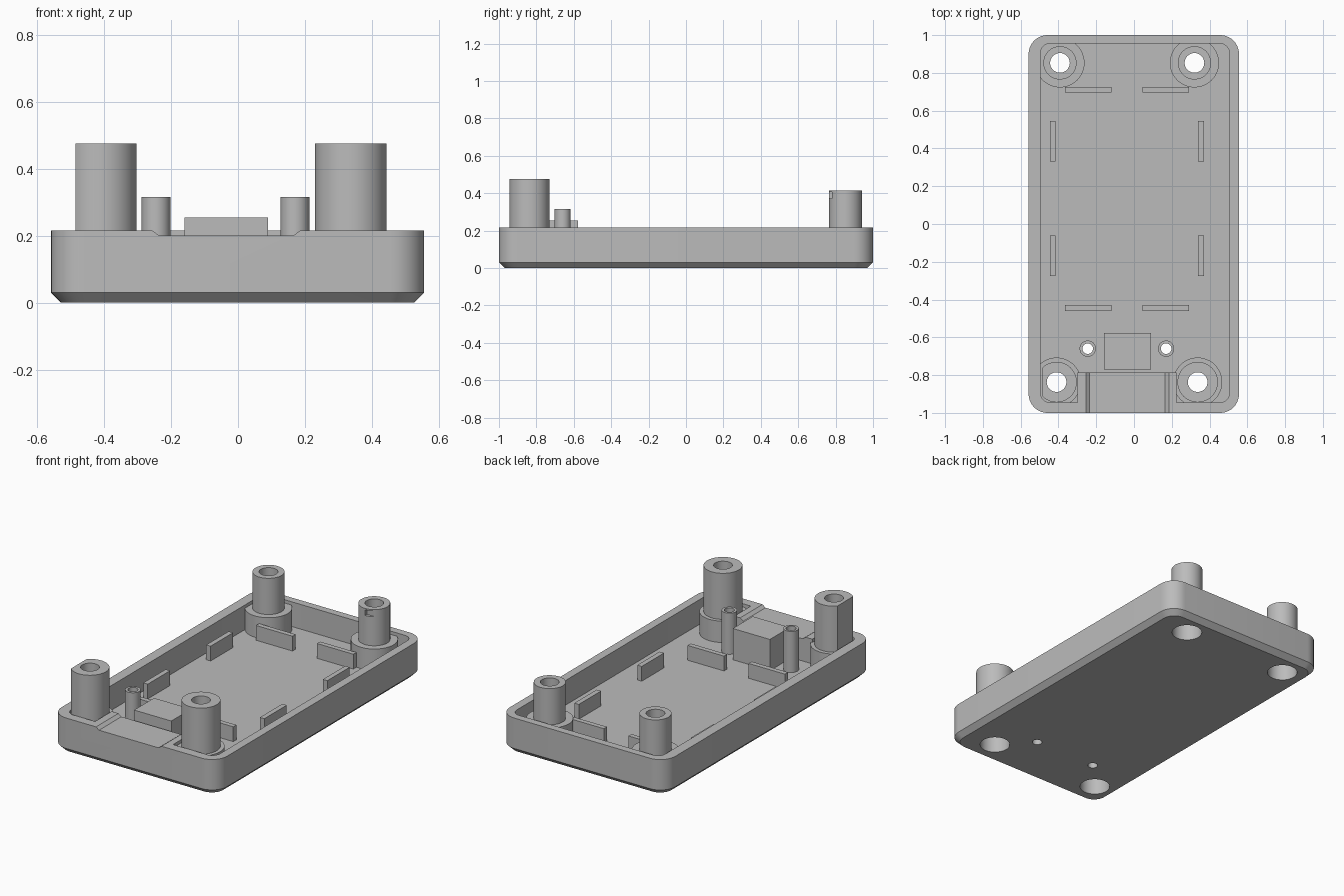
import bpy
import bmesh
from math import sin, cos, pi, radians

if "Cube" in bpy.data.objects:
    bpy.data.objects.remove(bpy.data.objects["Cube"], do_unlink=True)

grey = bpy.data.materials.new("plain grey")
grey.use_nodes = True
COLOUR = (0.5, 0.5, 0.5, 1)
grey.diffuse_color = COLOUR
grey.node_tree.nodes["Principled BSDF"].inputs["Base Color"].default_value = COLOUR

FLOOR, RIM, SUNK = 0.065, 0.215, 0.04
BORE, HOLE = 0.085, 0.052
parts = []


def finish(name, bm):
    bmesh.ops.recalc_face_normals(bm, faces=bm.faces)
    mesh = bpy.data.meshes.new(name)
    bm.to_mesh(mesh)
    bm.free()
    mesh.materials.append(grey)
    ob = bpy.data.objects.new(name, mesh)
    bpy.context.collection.objects.link(ob)
    parts.append(ob)
    return ob


def loft(name, rings, closed=False):
    """Bridge rings of equal length; cap the ends, or join last to first."""
    bm = bmesh.new()
    loops = [[bm.verts.new(p) for p in ring] for ring in rings]
    pairs = list(zip(loops, loops[1:]))
    if closed:
        pairs.append((loops[-1], loops[0]))
    else:
        bm.faces.new(loops[0])
        bm.faces.new(loops[-1])
    for a, b in pairs:
        for i in range(len(a)):
            j = (i + 1) % len(a)
            bm.faces.new((a[i], a[j], b[j], b[i]))
    return finish(name, bm)


def rounded(x0, x1, y0, y1, r, z, steps=10):
    corners = ((x1 - r, y1 - r), (x0 + r, y1 - r), (x0 + r, y0 + r), (x1 - r, y0 + r))
    return [(cx + r * cos(a), cy + r * sin(a), z)
            for k, (cx, cy) in enumerate(corners)
            for a in [(k + i / steps) * pi / 2 for i in range(steps + 1)]]


def circle(x, y, r, z, n=48):
    return [(x + r * cos(2 * pi * i / n), y + r * sin(2 * pi * i / n), z) for i in range(n)]


def box(name, x0, x1, y0, y1, z0, z1):
    rings = [[(x0, y0, z), (x1, y0, z), (x1, y1, z), (x0, y1, z)] for z in (z0, z1)]
    return loft(name, rings)


def prism(name, outline, y0, y1):
    return loft(name, [[(x, y, z) for x, z in outline] for y in (y0, y1)])


def cut(ob, cutters):
    """Subtract the cutters from a part and discard them."""
    for c in cutters:
        c.hide_render = True
        mod = ob.modifiers.new("cut", 'BOOLEAN')
        mod.operation, mod.solver, mod.object = 'DIFFERENCE', 'EXACT', c
    bpy.context.view_layer.update()
    graph = bpy.context.evaluated_depsgraph_get()
    mesh = bpy.data.meshes.new_from_object(ob.evaluated_get(graph))
    ob.modifiers.clear()
    ob.data = mesh
    for c in cutters:
        parts.remove(c)
        bpy.data.objects.remove(c, do_unlink=True)


# Screw posts: name, x, y, radius, top
posts = (("front_right_post", -0.41, -0.837, 0.107, 0.475),
         ("front_left_post", 0.337, -0.837, 0.107, 0.475),
         ("back_right_post", -0.392, 0.853, 0.088, 0.415),
         ("back_left_post", 0.32, 0.853, 0.088, 0.415))
pins = (("right_pin", -0.245, -0.66), ("left_pin", 0.17, -0.66))

# Tray with chamfered underside
tray = loft("tray", [
    rounded(-0.528, 0.526, -0.97, 0.97, 0.075, 0),
    rounded(-0.558, 0.556, -1, 1, 0.1, 0.03),
    rounded(-0.558, 0.556, -1, 1, 0.1, RIM),
    rounded(-0.495, 0.505, -0.945, 0.955, 0.05, RIM),
    rounded(-0.495, 0.505, -0.945, 0.955, 0.05, FLOOR)])

# Holes through the floor and the shallow slot in the front wall
slot = [(-0.255, RIM), (-0.235, 0.2), (0.165, 0.2), (0.185, RIM)]
cutters = [loft("bore", [circle(x, y, BORE, z) for z in (-0.1, 0.1)])
           for _, x, y, _, _ in posts]
cutters += [loft("pin_bore", [circle(x, y, 0.028, z) for z in (-0.1, 0.1)])
            for _, x, y in pins]
cutters.append(prism("slot", [(-0.275, 0.23)] + slot[1:3] + [(0.205, 0.23)], -1.1, -0.9))
cut(tray, cutters)

# Stepped posts, counterbored from below
for name, x, y, r, top in posts:
    profile = ((BORE, SUNK), (BORE, 0.15), (HOLE, 0.15), (HOLE, top),
               (r, top), (r, 0.195), (0.13, 0.195), (0.13, SUNK))
    post = loft(name, [circle(x, y, pr, z) for pr, z in profile], closed=True)
    if name == "front_right_post":
        # Flat on the outer side
        for v in post.data.vertices:
            if v.co.z > 0.19 and (v.co.x - x) ** 2 + (v.co.y - y) ** 2 < 0.0125:
                v.co.x = max(v.co.x, -0.485)
    if name == "back_left_post":
        cut(post, [box("notch", 0.32, 0.37, 0.74, 0.783, 0.372, 0.407)])

# Locating pins
for name, x, y in pins:
    profile = ((0.028, SUNK), (0.028, 0.315), (0.043, 0.315), (0.043, SUNK))
    loft(name, [circle(x, y, r, z, 32) for r, z in profile], closed=True)

# Front platform and centre block
prism("front_platform",
      [(-0.30, SUNK), (-0.30, RIM)] + slot + [(0.225, RIM), (0.225, SUNK)], -0.945, -0.785)
box("centre_block", -0.16, 0.09, -0.77, -0.578, SUNK, 0.255)

# Retaining ribs on the floor
for end, y in (("back", 0.695), ("front", -0.46)):
    for side, x in (("right", -0.365), ("left", 0.045)):
        box(f"{end}_{side}_cross_rib", x, x + 0.245, y, y + 0.03, SUNK, 0.155)
for end, y in (("back", 0.33), ("front", -0.275)):
    for side, x in (("right", -0.445), ("left", 0.34)):
        box(f"{end}_{side}_side_rib", x, x + 0.03, y, y + 0.215, SUNK, 0.155)

# Smooth round walls, keep edges crisp
bpy.ops.object.select_all(action='DESELECT')
for ob in parts:
    ob.select_set(True)
bpy.context.view_layer.objects.active = tray
bpy.ops.object.shade_smooth_by_angle(angle=radians(30))
